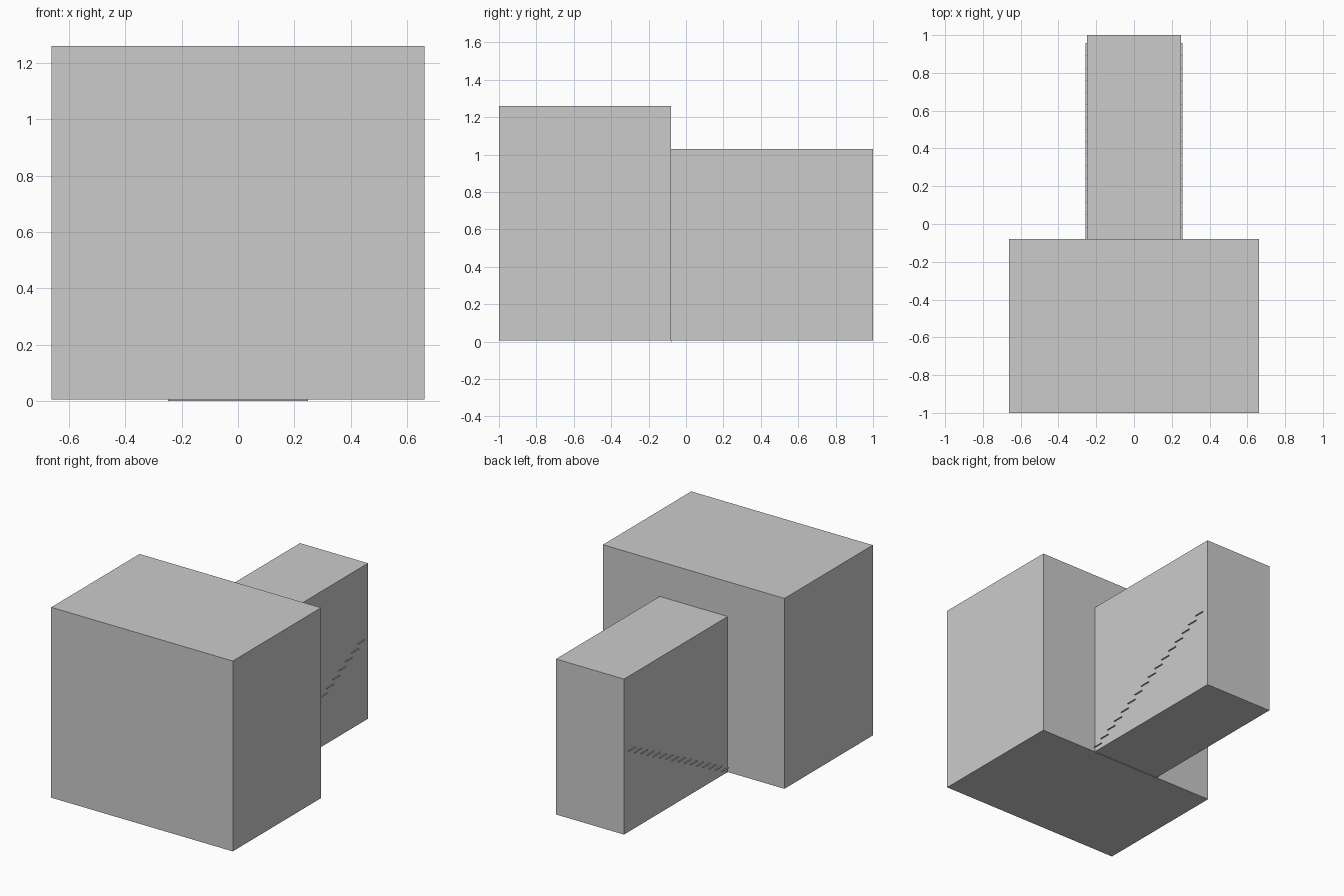
import bpy

if "Cube" in bpy.data.objects:
    bpy.data.objects.remove(bpy.data.objects["Cube"])


def box(name, x0, x1, y0, y1, z0, z1):
    """Axis-aligned box between two corners."""
    bpy.ops.mesh.primitive_cube_add(
        size=1, location=((x0 + x1) / 2, (y0 + y1) / 2, (z0 + z1) / 2))
    ob = bpy.context.object
    ob.name = name
    ob.scale = (x1 - x0, y1 - y0, z1 - z0)
    bpy.ops.object.transform_apply(location=False, rotation=False, scale=True)
    return ob


FLOOR = 0.005
STEPS = 16
RUN, RISE = 0.0647, 0.0337
Y0 = -0.08

# Main room and the narrower stair hall behind it
box("main_room", -0.662, 0.662, -1.0, Y0, FLOOR, 1.26)
box("stair_hall", -0.248, 0.248, Y0, 1.0, FLOOR, 1.03)

# Straight flight: treads poke slightly through the hall walls
for i in range(STEPS):
    y = Y0 + i * RUN
    top = 0.037 + i * RISE
    box(f"tread_{i + 1}", -0.256, 0.256, y - 0.002, y + 0.068, top - 0.004, top)
    bottom = 0.0 if i == 0 else top - RISE
    box(f"riser_{i + 1}", -0.248, 0.248, y, y + 0.004, bottom, top - 0.004)

# Slim balusters along the left wall, standing on the treads
for i in range(0, STEPS):
    y = Y0 + (i + 0.5) * RUN
    z = 0.037 + i * RISE
    box(f"baluster_{i + 1}", -0.247, -0.241, y - 0.003, y + 0.003, z, z + 0.19)
